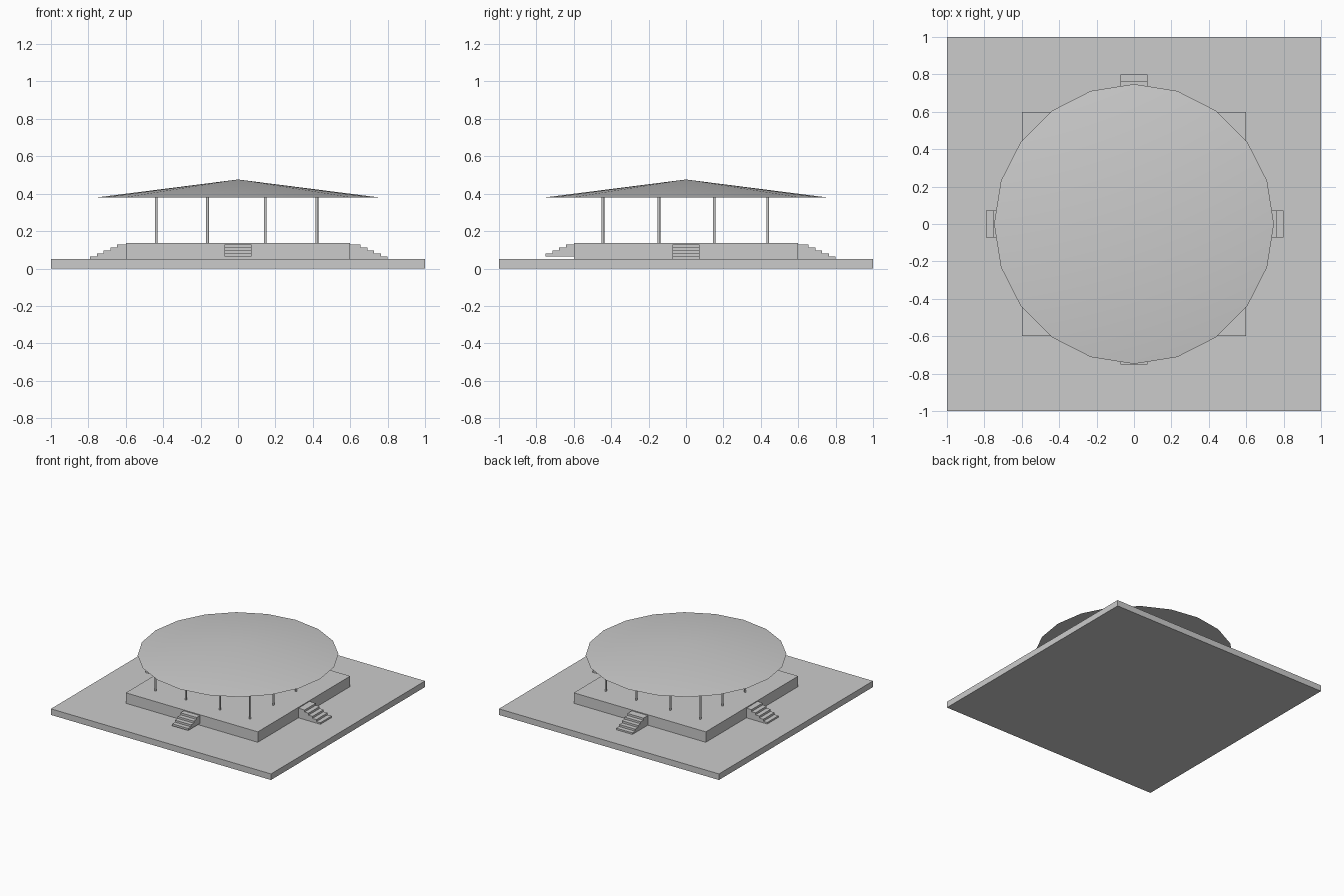
import bpy
import bmesh
import math
from mathutils import Matrix

if "Cube" in bpy.data.objects:
    bpy.data.objects.remove(bpy.data.objects["Cube"])

SLAB_TOP, FLOOR, EAVES, PEAK = 0.05, 0.136, 0.381, 0.476


def finish(name, bm):
    bmesh.ops.recalc_face_normals(bm, faces=bm.faces)
    mesh = bpy.data.meshes.new(name)
    bm.to_mesh(mesh)
    bm.free()
    obj = bpy.data.objects.new(name, mesh)
    bpy.context.collection.objects.link(obj)
    return obj


def block(name, size, z0, z1):
    bm = bmesh.new()
    bmesh.ops.create_cube(bm, size=1, matrix=Matrix.Translation((0, 0, (z0 + z1) / 2))
                          @ Matrix.Diagonal((size, size, z1 - z0, 1)))
    return finish(name, bm)


def cone(name, sides, r1, r2, x, y, z0, z1, turn=0):
    bm = bmesh.new()
    bmesh.ops.create_cone(bm, cap_ends=True, segments=sides, radius1=r1, radius2=r2, depth=z1 - z0,
                          matrix=Matrix.Translation((x, y, (z0 + z1) / 2)) @ Matrix.Rotation(turn, 4, 'Z'))
    if r2 == 0:
        bmesh.ops.remove_doubles(bm, verts=bm.verts, dist=1e-5)
    obj = finish(name, bm)
    bpy.ops.object.select_all(action='DESELECT')
    obj.select_set(True)
    bpy.context.view_layer.objects.active = obj
    bpy.ops.object.shade_smooth_by_angle(angle=math.radians(35))
    return obj


def stairs(name, angle, outer, steps, base):
    """Solid stair: stepped side profile running inward, extruded across its width."""
    tread, rise, half = 0.036, 0.0165, 0.073
    profile = [(outer, base)]
    z = base
    top = 0.129
    for i in range(steps):
        z = top - rise * (steps - 1 - i)
        profile.append((outer - tread * i, z))
        profile.append((outer - tread * (i + 1) if i < steps - 1 else 0.595, z))
    profile.append((0.595, base))
    bm = bmesh.new()
    face = bm.faces.new([bm.verts.new((x, -half, z)) for x, z in profile])
    ext = bmesh.ops.extrude_face_region(bm, geom=[face])
    verts = [v for v in ext['geom'] if isinstance(v, bmesh.types.BMVert)]
    bmesh.ops.translate(bm, verts=verts, vec=(0, 2 * half, 0))
    bmesh.ops.rotate(bm, verts=bm.verts, matrix=Matrix.Rotation(angle, 3, 'Z'))
    return finish(name, bm)


# Base slab and raised platform
block("base_slab", 2.0, 0, SLAB_TOP)
block("platform", 1.2, SLAB_TOP, FLOOR)

# Stairs on all four sides; the front flight is one step shorter
stairs("right_stairs", 0, 0.80, 5, SLAB_TOP)
stairs("back_stairs", math.pi / 2, 0.80, 5, SLAB_TOP)
stairs("left_stairs", math.pi, 0.79, 5, SLAB_TOP)
stairs("front_stairs", -math.pi / 2, 0.75, 4, 0.063)

# Columns around the edge of a four by four grid
xs = (-0.437, -0.163, 0.146, 0.422)
ys = (-0.444, -0.145, 0.151, 0.437)
for i, x in enumerate(xs):
    for j, y in enumerate(ys):
        if i in (0, 3) or j in (0, 3):
            cone(f"column_{i}_{j}", 12, 0.0075, 0.0075, x, y, FLOOR, EAVES)

# Shallow round roof
cone("roof", 20, 0.748, 0, 0, 0, EAVES, PEAK)
